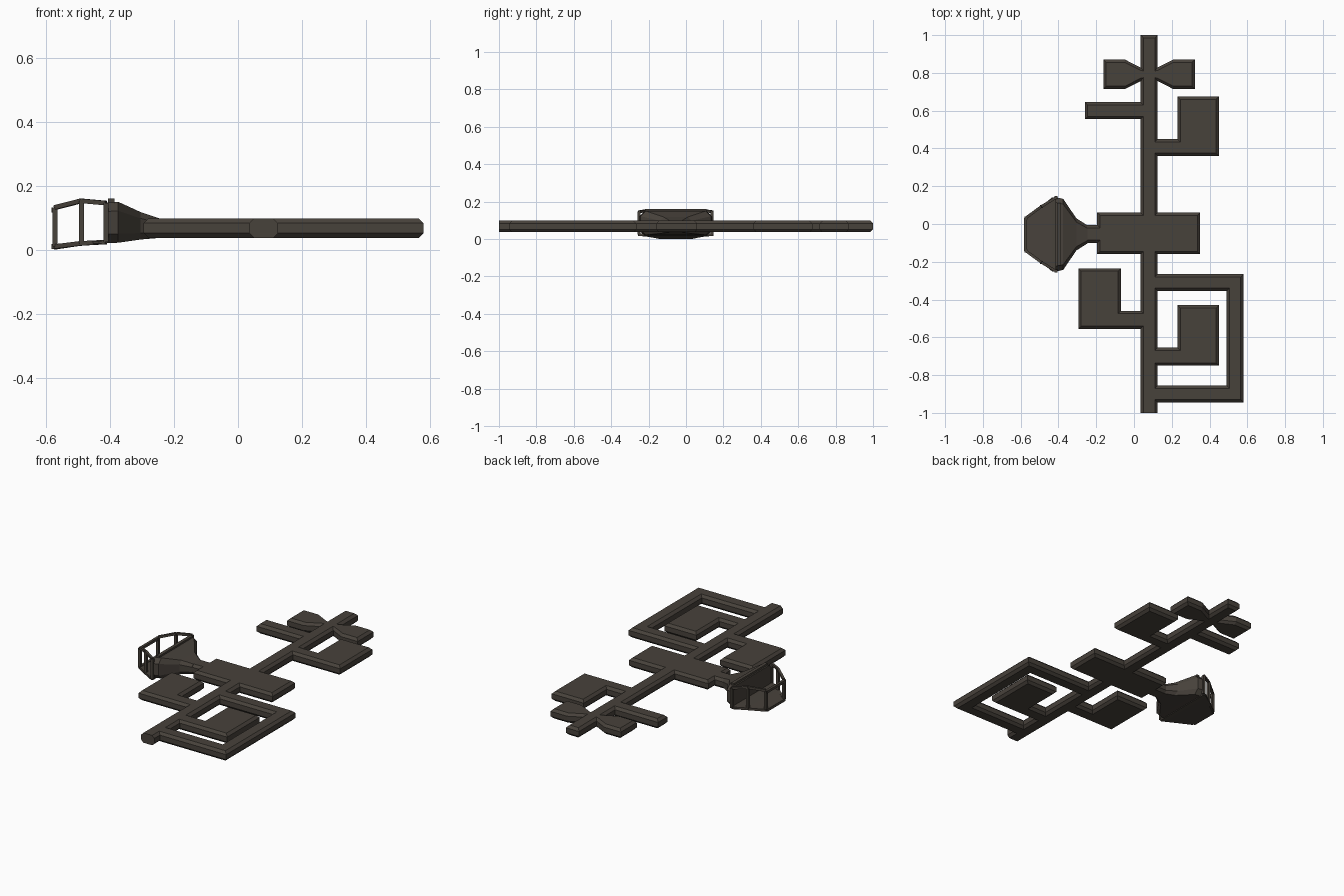
import bpy, bmesh
from mathutils import Vector

if "Cube" in bpy.data.objects:
    bpy.data.objects.remove(bpy.data.objects["Cube"])

mat = bpy.data.materials.new("dark_brown_grey")
mat.diffuse_color = (0.064, 0.054, 0.044, 1)
mat.use_nodes = True
mat.node_tree.nodes["Principled BSDF"].inputs["Base Color"].default_value = mat.diffuse_color
Z0, Z1, C = 0.037, 0.098, 0.015      # corridor floor, roof, chamfer
CY = -0.055                          # centre line of the lookout cabin


def finish(bm, name):
    bmesh.ops.recalc_face_normals(bm, faces=bm.faces[:])
    me = bpy.data.meshes.new(name)
    bm.to_mesh(me)
    bm.free()
    me.materials.append(mat)
    ob = bpy.data.objects.new(name, me)
    bpy.context.collection.objects.link(ob)
    return ob


def loft(name, sections):
    """Chamfered box sections along x: (x, centre y, half width, z low, z high, chamfer)."""
    bm = bmesh.new()
    rings = []
    for x, cy, h, a, b, c in sections:
        pts = [(-h + c, a), (h - c, a), (h, a + c), (h, b - c),
               (h - c, b), (-h + c, b), (-h, b - c), (-h, a + c)]
        rings.append([bm.verts.new((x, cy + y, z)) for y, z in pts])
    for r, s in zip(rings, rings[1:]):
        for i in range(8):
            j = (i + 1) % 8
            bm.faces.new((r[i], r[j], s[j], s[i]))
    bm.faces.new(rings[0])
    bm.faces.new(rings[-1])
    return finish(bm, name)


def bar(name, a, b, w):
    """Square bar between two points."""
    a, b = Vector(a), Vector(b)
    d = (b - a).normalized()
    up = Vector((1, 0, 0)) if abs(d.z) > 0.8 else Vector((0, 0, 1))
    u = d.cross(up).normalized() * w / 2
    v = u.cross(d).normalized() * w / 2
    bm = bmesh.new()
    vs = [bm.verts.new(p + s * u + t * v) for p in (a, b)
          for s, t in ((-1, -1), (1, -1), (1, 1), (-1, 1))]
    bm.faces.new(vs[:4])
    bm.faces.new(vs[4:])
    for i in range(4):
        j = (i + 1) % 4
        bm.faces.new((vs[i], vs[j], vs[4 + j], vs[4 + i]))
    return finish(bm, name)


# Corridors and rooms: union of plan rectangles (x0, y0, x1, y1), chamfered
plan = [
    (.035, -1, .125, 1),                                        # spine
    (-.26, .555, .125, .645),                                   # short arm
    (.035, .36, .45, .45), (.23, .36, .45, .675),               # upper room
    (-.195, -.16, .35, .06), (-.295, -.10, -.195, -.005),       # hub, link
    (-.295, -.555, .125, -.46), (-.295, -.555, -.07, -.235),    # left room
    (.035, -.945, .58, -.855), (.035, -.355, .58, -.265),       # loop
    (.49, -.945, .58, -.265),
    (.035, -.75, .45, -.655), (.23, -.75, .45, -.43),           # inner room
]
xs = sorted({r[k] for r in plan for k in (0, 2)})
ys = sorted({r[k] for r in plan for k in (1, 3)})
cells = set()
for i in range(len(xs) - 1):
    for j in range(len(ys) - 1):
        mx, my = (xs[i] + xs[i + 1]) / 2, (ys[j] + ys[j + 1]) / 2
        if any(a < mx < c and b < my < d for a, b, c, d in plan):
            cells.add((i, j))

bm = bmesh.new()
cache = {}


def vert(i, j, top):
    if (i, j, top) not in cache:
        cache[i, j, top] = bm.verts.new((xs[i], ys[j], Z1 - C if top else Z0 + C))
    return cache[i, j, top]


tops, bottoms = [], []
for i, j in sorted(cells):
    loop = [(i, j), (i + 1, j), (i + 1, j + 1), (i, j + 1)]
    tops.append(bm.faces.new([vert(*p, True) for p in loop]))
    bottoms.append(bm.faces.new([vert(*p, False) for p in reversed(loop)]))
    for k, (di, dj) in enumerate(((0, -1), (1, 0), (0, 1), (-1, 0))):
        if (i + di, j + dj) not in cells:
            p, q = loop[k], loop[(k + 1) % 4]
            bm.faces.new((vert(*p, False), vert(*q, False), vert(*q, True), vert(*p, True)))
bm.normal_update()
for faces, z in ((tops, Z1), (bottoms, Z0)):
    bmesh.ops.inset_region(bm, faces=faces, thickness=C, depth=0,
                           use_boundary=True, use_even_offset=True)
    for v in {v for f in faces for v in f.verts}:
        v.co.z = z
for v in bm.verts:                   # front end of the spine is cut flat
    if v.co.y < -0.98:
        v.co.y = -1
finish(bm, "corridors_and_rooms")

# Pair of flared side pods
for side, s in (("right", 1), ("left", -1)):
    loft(side + "_flared_pod", [
        (.08 + s * .02, .7925, .030, Z0, Z1, C), (.08 + s * .045, .7925, .036, Z0, Z1, C),
        (.08 + s * .128, .7925, .078, Z0, Z1, C), (.08 + s * .227, .7925, .078, Z0, Z1, C),
        (.08 + s * .242, .7925, .078, Z0 + C, Z1 - C, .0005)])

# Funnel joining the link to the cabin
loft("cabin_funnel", [
    (-.245, CY, .047, Z0, Z1, C), (-.305, CY, .085, .032, .118, .02),
    (-.375, CY, .188, .022, .150, .028), (-.415, CY, .197, .020, .147, .028)])
bar("cabin_rear_lip", (-.397, CY - .165, .150), (-.397, CY + .165, .150), .02)

# Cabin floor tray, dipping at the front
loft("cabin_floor", [
    (-.41, CY, .197, .016, .030, .004), (-.435, CY, .195, .016, .030, .004),
    (-.495, CY, .145, .012, .026, .004), (-.575, CY, .088, 0, .014, .004)])

# Open window frames: (x, half width, low z, high z) per post
posts = [(-.413, .195, .024, .146), (-.490, .148, .020, .153), (-.572, .088, .010, .132)]
for side, s in (("right", -1), ("left", 1)):
    for n, (x, h, a, b) in enumerate(posts):
        bar(f"{side}_window_post_{n}", (x, CY + s * h, a), (x, CY + s * h, b), .016)
    for n, (p, q) in enumerate(zip(posts, posts[1:])):
        for k, label in ((2, "sill"), (3, "top_rail")):
            bar(f"{side}_window_{label}_{n}", (p[0], CY + s * p[1], p[k]),
                (q[0], CY + s * q[1], q[k]), .014)
x, h, a, b = posts[-1]
for z, label in ((a, "sill"), (b - .008, "top_rail")):
    bar("front_window_" + label, (x - .003, CY - h, z), (x - .003, CY + h, z), .016)
